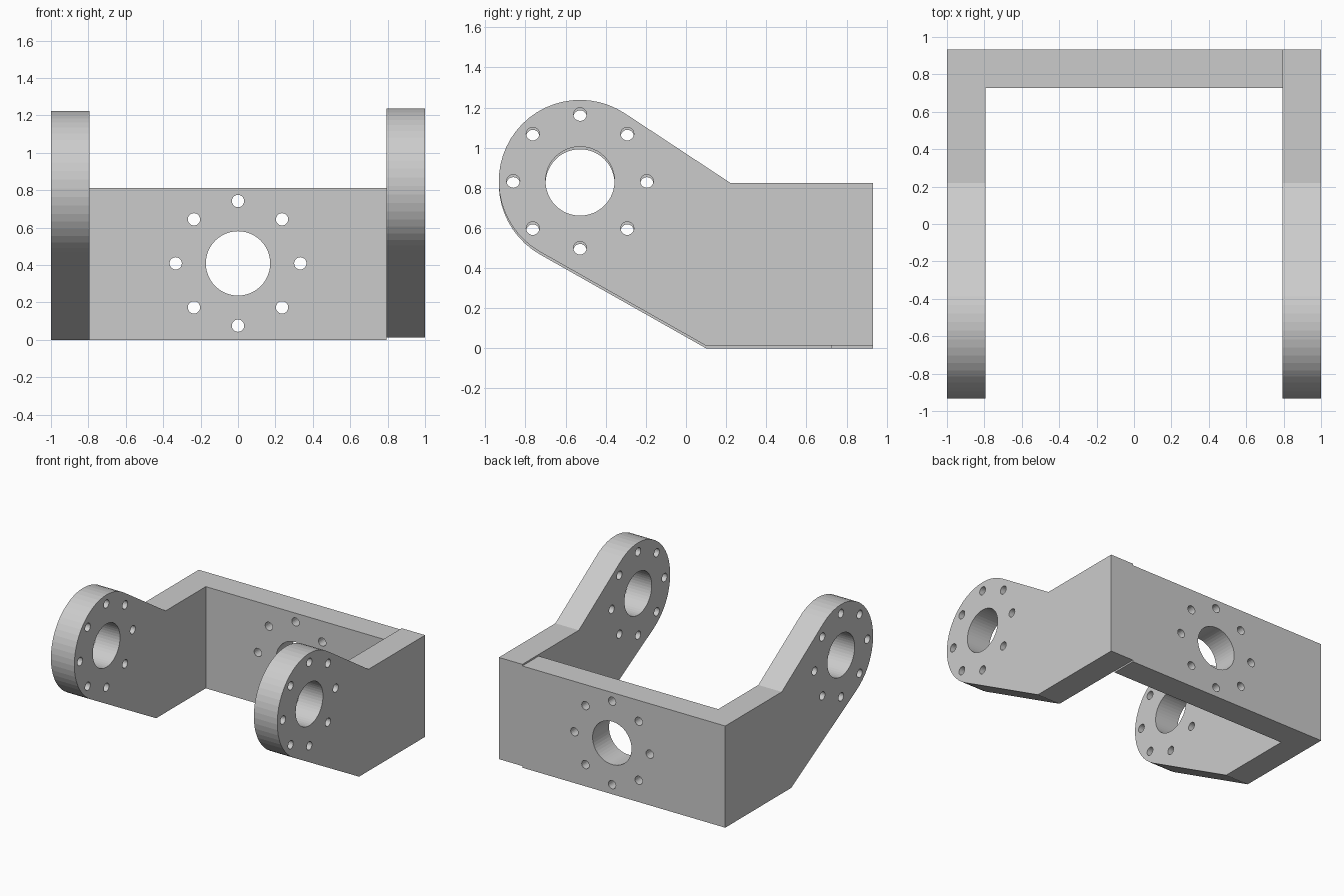
import bpy, bmesh
from math import cos, sin, pi, atan2, acos, hypot
from mathutils import Matrix, Vector

if "Cube" in bpy.data.objects:
    bpy.data.objects.remove(bpy.data.objects["Cube"])

HOLE_R, BOLT_R, BOLT_RING = 0.172, 0.033, 0.333
BACK, THICK, HEIGHT = 0.933, 0.207, 0.812


def arc(cx, cy, r, a0, a1, n):
    return [(cx + r * cos(a0 + (a1 - a0) * i / n),
             cy + r * sin(a0 + (a1 - a0) * i / n)) for i in range(n + 1)]


def circle(cx, cy, r, n):
    return arc(cx, cy, r, 0, 2 * pi, n)[:-1]


def flange_holes(cx, cy):
    """Large bore with a ring of eight bolt holes."""
    return [circle(cx, cy, HOLE_R, 48)] + [
        circle(x, y, BOLT_R, 20) for x, y in circle(cx, cy, BOLT_RING, 8)]


def plate(name, loops, axes, centre):
    """Extrude a holed profile; axes are the world directions of its x, y, z."""
    cu = bpy.data.curves.new(name + "_profile", 'CURVE')
    cu.dimensions = '2D'
    cu.fill_mode = 'BOTH'
    cu.extrude = THICK / 2
    for pts in loops:
        sp = cu.splines.new('POLY')
        sp.points.add(len(pts) - 1)
        for p, (x, y) in zip(sp.points, pts):
            p.co = (x, y, 0, 1)
        sp.use_cyclic_u = True
    tmp = bpy.data.objects.new(name + "_profile", cu)
    bpy.context.collection.objects.link(tmp)
    bpy.context.view_layer.update()
    dg = bpy.context.evaluated_depsgraph_get()
    me = bpy.data.meshes.new_from_object(tmp.evaluated_get(dg))
    bpy.data.objects.remove(tmp)

    rot = Matrix([Vector(a) for a in axes]).transposed().to_4x4()
    me.transform(Matrix.Translation(centre) @ rot)
    bm = bmesh.new()
    bm.from_mesh(me)
    bmesh.ops.remove_doubles(bm, verts=bm.verts, dist=1e-5)
    bmesh.ops.recalc_face_normals(bm, faces=bm.faces)
    for f in bm.faces:
        f.smooth = False
    bm.to_mesh(me)
    bm.free()
    me.name = name
    ob = bpy.data.objects.new(name, me)
    bpy.context.collection.objects.link(ob)
    return ob


# Arm outline in (y, z): round eye tangent to the sloping edges, square rear end
EYE, EYE_R = (-0.528, 0.82), 0.405
TOP_KNEE, LOW_KNEE = (0.22, HEIGHT), (0.10, 0.0)


def tangent_angle(p, side):
    dx, dy = p[0] - EYE[0], p[1] - EYE[1]
    return atan2(dy, dx) + side * acos(EYE_R / hypot(dx, dy))


a0 = tangent_angle(TOP_KNEE, 1)
a1 = tangent_angle(LOW_KNEE, -1) + 2 * pi
outline = arc(*EYE, EYE_R, a0, a1, 28) + [
    LOW_KNEE, (BACK, 0), (BACK, HEIGHT), TOP_KNEE]

# Side arms, the right one sitting slightly higher
for name, side, lift in (("left_arm", -1, 0.0), ("right_arm", 1, 0.013)):
    plate(name, [outline] + flange_holes(*EYE),
          ((0, 1, 0), (0, 0, 1), (1, 0, 0)),
          (side * (1 - THICK / 2), 0, lift))

# Back plate joining the arms
w = 1 - THICK
plate("back_plate",
      [[(-w, 0), (w, 0), (w, HEIGHT), (-w, HEIGHT)]] + flange_holes(0, 0.409),
      ((1, 0, 0), (0, 0, 1), (0, -1, 0)),
      (0, BACK - THICK / 2, 0))
